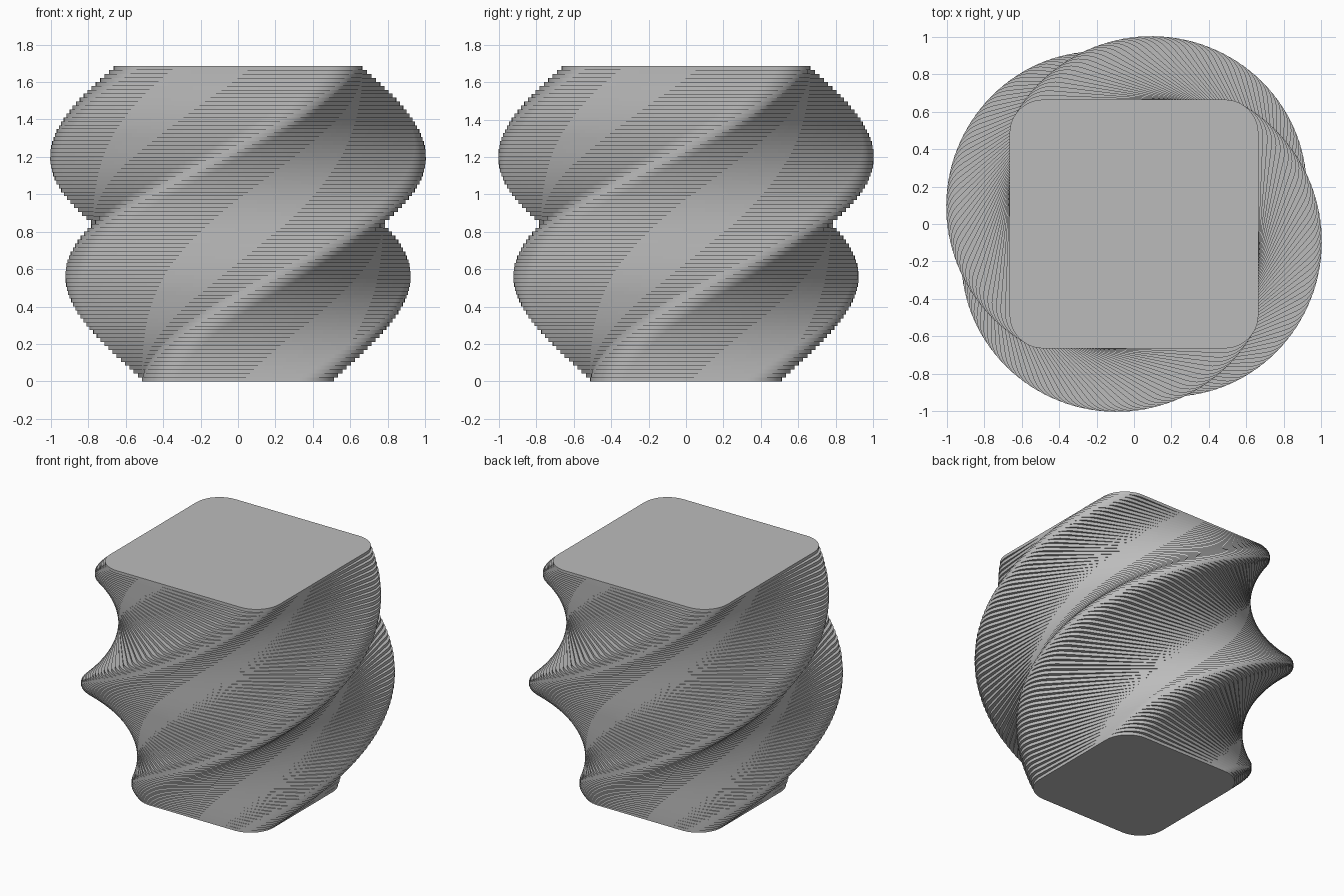
import bpy, bmesh
from math import sin, cos, pi, radians
from mathutils import Matrix, Vector

cube = bpy.data.objects.get("Cube")
if cube:
    bpy.data.objects.remove(cube, do_unlink=True)

LAYERS = 80
HEIGHT = 1.685
TWIST = pi
CORNER = 0.18
SEGMENTS = 10


def rounded_square(half):
    """Outline of a square with rounded corners, counter-clockwise."""
    inner = half - CORNER
    points = []
    for quarter in range(4):
        turn = Matrix.Rotation(quarter * pi / 2, 3, 'Z')
        for s in range(SEGMENTS + 1):
            a = s / SEGMENTS * pi / 2
            points.append(turn @ Vector((inner + CORNER * cos(a), inner + CORNER * sin(a), 0)))
    return points


def add_slab(bm, half, angle, z0, z1):
    """One flat slab, turned about the vertical axis."""
    turn = Matrix.Rotation(angle, 3, 'Z')
    outline = [turn @ p for p in rounded_square(half)]
    low, high = ([bm.verts.new((p.x, p.y, z)) for p in outline] for z in (z0, z1))
    bm.faces.new(list(reversed(low)))
    bm.faces.new(high)
    n = len(outline)
    for i in range(n):
        j = (i + 1) % n
        bm.faces.new((low[i], low[j], high[j], high[i]))


# Plain grey material
grey = bpy.data.materials.new("grey")
grey.use_nodes = True
colour = (0.5, 0.5, 0.5, 1)
grey.diffuse_color = colour
grey.node_tree.nodes["Principled BSDF"].inputs["Base Color"].default_value = colour

# Stack of slabs that twists half a turn and swells in the middle
bm = bmesh.new()
step = HEIGHT / LAYERS
for i in range(LAYERS):
    t = i / (LAYERS - 1)
    half = 0.513 + 0.152 * t + 0.185 * sin(pi * t)
    add_slab(bm, half, TWIST * t, i * step, (i + 1) * step)
mesh = bpy.data.meshes.new("twisted_stack")
bm.to_mesh(mesh)
bm.free()
mesh.materials.append(grey)
stack = bpy.data.objects.new("twisted_stack", mesh)
bpy.context.collection.objects.link(stack)

# Smooth the rounded corners, keep the slab edges sharp
bpy.context.view_layer.objects.active = stack
stack.select_set(True)
bpy.ops.object.shade_smooth_by_angle(angle=radians(30))
